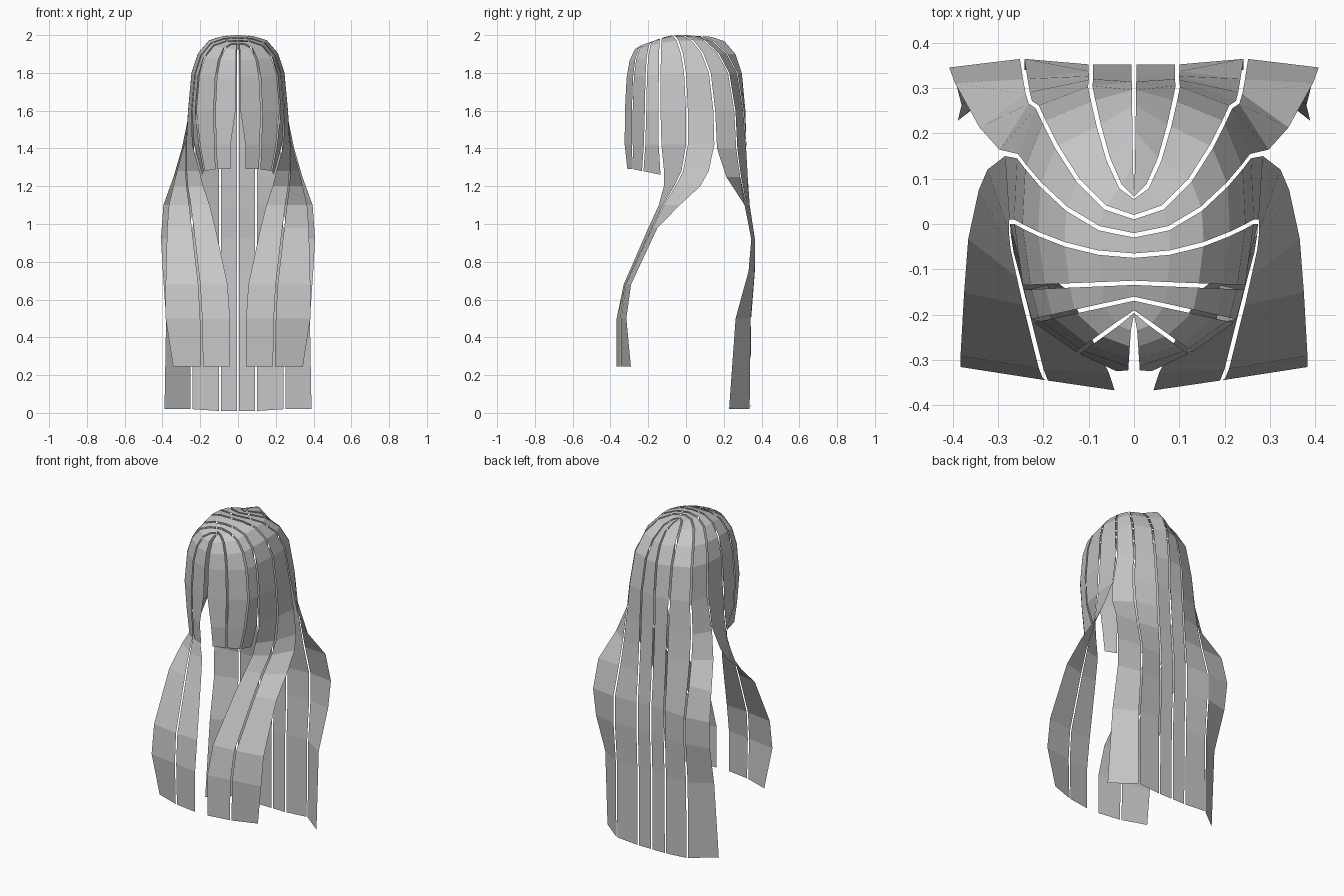
import bpy
from mathutils import Vector

default_cube = bpy.data.objects.get("Cube")
if default_cube:
    bpy.data.objects.remove(default_cube, do_unlink=True)

hair_material = bpy.data.materials.new("hair_grey")
hair_material.use_nodes = True
hair_colour = (0.57, 0.57, 0.57, 1.0)
hair_material.diffuse_color = hair_colour
hair_material.node_tree.nodes["Principled BSDF"].inputs["Base Color"].default_value = hair_colour

RIM_HEIGHT = 1.6
GAP = 0.005


def crown_seam(start_y, start_z, rim_x, rim_y, bend=1):
    """Path over the skull from the parting down to the rim."""
    path = []
    for t, drop in ((0, 0), (0.3, 0.01), (0.58, 0.07), (0.8, 0.24), (0.93, 0.5), (1, 1)):
        path.append(Vector((rim_x * t,
                            start_y + (rim_y - start_y) * t ** bend,
                            start_z + (RIM_HEIGHT - start_z) * drop)))
    return path


def hang(crown, *points):
    """Continue a crown path with the points of a hanging edge."""
    return crown + [Vector(p) for p in points]


def make_lock(name, edge_a, edge_b):
    """One flat strip of hair between two edges, mirrored to the other side."""
    verts = []
    for a, b in zip(edge_a, edge_b):
        across = b - a
        inset = across.normalized() * min(GAP, across.length * 0.3)
        verts += [a + inset, b - inset]
    faces = [(i, i + 1, i + 3, i + 2) for i in range(0, len(verts) - 2, 2)]
    mesh = bpy.data.meshes.new(name)
    mesh.from_pydata([tuple(v) for v in verts], [], faces)
    mesh.materials.append(hair_material)
    lock = bpy.data.objects.new(name, mesh)
    bpy.context.collection.objects.link(lock)
    mirror = lock.modifiers.new("Mirror", "MIRROR")
    mirror.use_mirror_merge = False
    return lock


# Seams over the skull, from the back centre round to the forehead
back_centre = crown_seam(0.06, 1.995, 0, 0.315)
back_inner = crown_seam(0.06, 1.995, 0.097, 0.305, 2)
back_outer = crown_seam(0.015, 2, 0.215, 0.26, 2)
behind_ear = crown_seam(-0.025, 2, 0.258, 0.15, 2)
over_ear = crown_seam(-0.07, 2, 0.265, 0.005, 2)
temple = crown_seam(-0.13, 1.985, 0.245, -0.14)
brow_outer = crown_seam(-0.165, 1.97, 0.225, -0.215)
brow_inner = crown_seam(-0.195, 1.955, 0.125, -0.285)
forehead = crown_seam(-0.2, 1.95, 0.008, -0.325)

# Back hair, hanging to the floor
back_drop = ((0.32, 1.4), (0.328, 1.25), (0.338, 1.1), (0.352, 0.92),
             (0.352, 0.75), (0.343, 0.5), (0.34, 0.01))
centre_edge = hang(back_centre, *((0, y, z) for y, z in back_drop))
inner_edge = hang(back_inner, *((0.095, y, z) for y, z in back_drop))
outer_edge = hang(back_outer, (0.23, 0.27, 1.4), (0.235, 0.29, 1.25), (0.24, 0.32, 1.1),
                  (0.247, 0.365, 0.92), (0.247, 0.365, 0.75), (0.247, 0.345, 0.5),
                  (0.247, 0.34, 0.02))
side_edge = hang(behind_ear, (0.3, 0.16, 1.4), (0.345, 0.21, 1.25), (0.4, 0.31, 1.1),
                 (0.413, 0.345, 0.92), (0.403, 0.33, 0.75), (0.385, 0.26, 0.5),
                 (0.393, 0.225, 0.02))
make_lock("back_centre_lock", centre_edge, inner_edge)
make_lock("back_outer_lock", inner_edge, outer_edge)
make_lock("back_side_lock", outer_edge, side_edge)

# Long front locks, sweeping forward over the shoulders
shoulder_edge = hang(behind_ear, (0.285, 0.155, 1.42), (0.325, 0.125, 1.28),
                     (0.345, 0.08, 1.2), (0.37, -0.03, 1.1), (0.38, -0.15, 0.98),
                     (0.388, -0.29, 0.68), (0.388, -0.315, 0.5), (0.348, -0.29, 0.245))
middle_edge = hang(over_ear, (0.275, 0.005, 1.42), (0.275, -0.02, 1.28),
                   (0.27, -0.06, 1.2), (0.255, -0.12, 1.1), (0.24, -0.18, 0.98),
                   (0.205, -0.32, 0.68), (0.195, -0.345, 0.5), (0.19, -0.345, 0.245))
chest_edge = hang(temple, (0.24, -0.135, 1.42), (0.2, -0.12, 1.28),
                  (0.18, -0.12, 1.2), (0.145, -0.145, 1.1), (0.115, -0.2, 0.98),
                  (0.05, -0.33, 0.68), (0.038, -0.368, 0.5), (0.038, -0.368, 0.245))
make_lock("front_outer_lock", shoulder_edge, middle_edge)
make_lock("front_inner_lock", middle_edge, chest_edge)

# Short fringe, open at the centre
fringe_side = hang(temple, (0.235, -0.14, 1.42), (0.19, -0.13, 1.26))
fringe_outer = hang(brow_outer, (0.205, -0.22, 1.42), (0.18, -0.23, 1.28))
fringe_inner = hang(brow_inner, (0.12, -0.285, 1.42), (0.115, -0.28, 1.29))
fringe_centre = hang(forehead, (0.035, -0.327, 1.42), (0.036, -0.312, 1.29))
make_lock("fringe_side_lock", fringe_side, fringe_outer)
make_lock("fringe_outer_lock", fringe_outer, fringe_inner)
make_lock("fringe_centre_lock", fringe_inner, fringe_centre)
